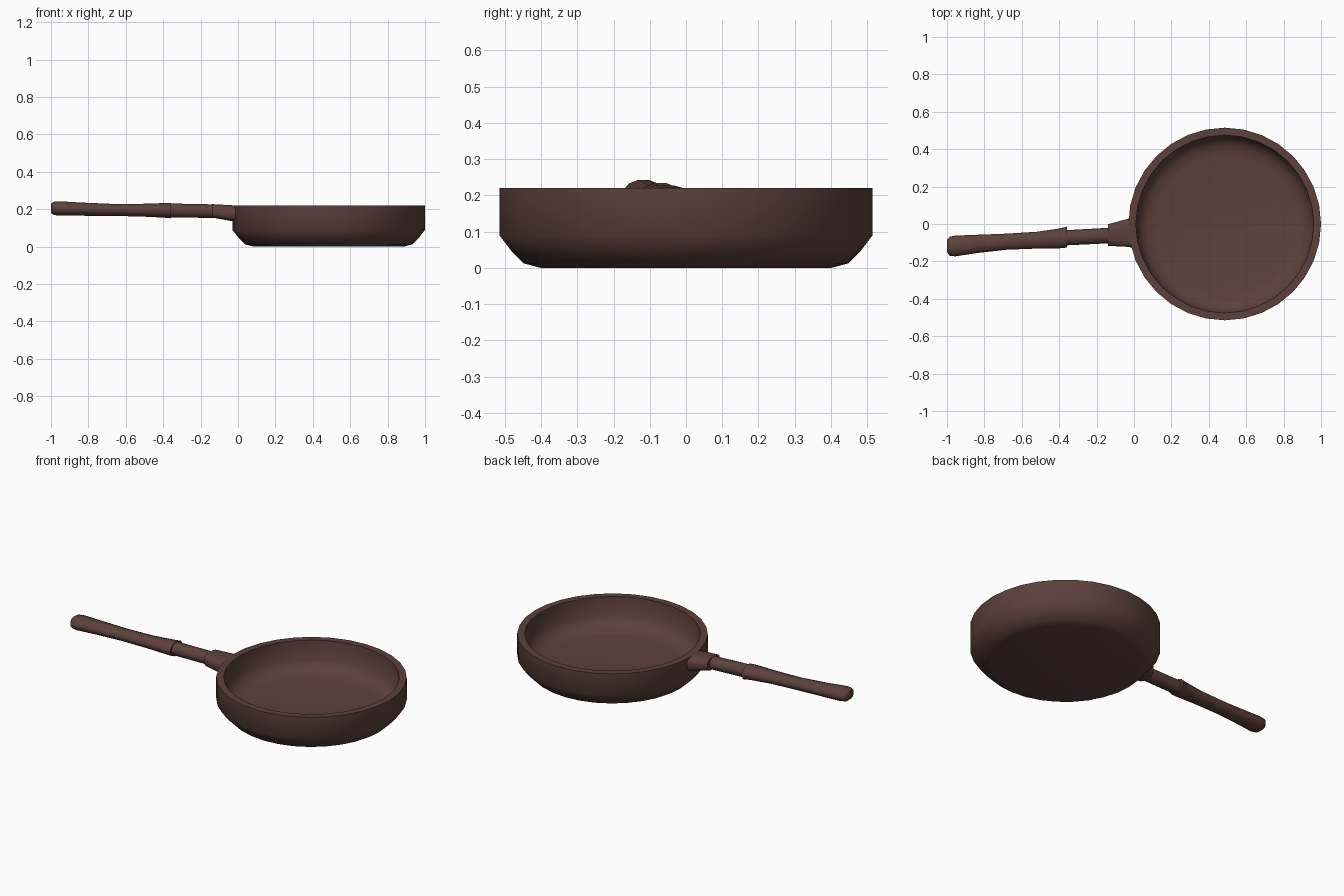
import bpy, bmesh, math

if "Cube" in bpy.data.objects:
    bpy.data.objects.remove(bpy.data.objects["Cube"])

brown = bpy.data.materials.new("dark brown")
brown.diffuse_color = (0.110, 0.052, 0.043, 1)
brown.use_nodes = True
brown.node_tree.nodes["Principled BSDF"].inputs["Base Color"].default_value = brown.diffuse_color


def finish(name, bm, angle):
    bmesh.ops.recalc_face_normals(bm, faces=bm.faces)
    me = bpy.data.meshes.new(name)
    bm.to_mesh(me)
    bm.free()
    me.materials.append(brown)
    ob = bpy.data.objects.new(name, me)
    bpy.context.collection.objects.link(ob)
    bpy.ops.object.select_all(action='DESELECT')
    ob.select_set(True)
    bpy.context.view_layer.objects.active = ob
    bpy.ops.object.shade_smooth_by_angle(angle=math.radians(angle))
    return ob


def loft(name, rings, angle):
    """Join rings of points into a closed skin with capped ends."""
    bm = bmesh.new()
    loops = [[bm.verts.new(p) for p in ring] for ring in rings]
    n = len(loops[0])
    for a, b in zip(loops, loops[1:]):
        for i in range(n):
            j = (i + 1) % n
            bm.faces.new((a[i], a[j], b[j], b[i]))
    bm.faces.new(loops[0])
    bm.faces.new(loops[-1])
    return finish(name, bm, angle)


def circle(r, z, n=32, cx=0.485):
    return [(cx + r * math.cos(math.tau * i / n), r * math.sin(math.tau * i / n), z)
            for i in range(n)]


def oval(x, y0, y1, z0, z1, n=12, power=1.0):
    """Cross-section across x; power below 1 makes it boxier."""
    ring = []
    for i in range(n):
        a = math.tau * (i + 0.5) / n
        c, s = math.cos(a), math.sin(a)
        c = math.copysign(abs(c) ** power, c)
        s = math.copysign(abs(s) ** power, s)
        ring.append((x, (y0 + y1) / 2 + c * (y1 - y0) / 2,
                     (z0 + z1) / 2 + s * (z1 - z0) / 2))
    return ring


# Pan: outer wall, flat rim, inner wall and floor
pan_profile = [(0.40, 0.0), (0.447, 0.012), (0.482, 0.047), (0.515, 0.09),
               (0.515, 0.22), (0.475, 0.22), (0.472, 0.105), (0.445, 0.07),
               (0.415, 0.052), (0.37, 0.043)]
loft("pan", [circle(r, z) for r, z in pan_profile], 50)

# Bracket joining handle and pan
loft("handle_bracket", [oval(-0.14, -0.118, 0.0, 0.155, 0.228, power=0.6),
                        oval(-0.03, -0.124, 0.03, 0.135, 0.222, power=0.6),
                        oval(0.0, -0.13, 0.035, 0.13, 0.219, power=0.6)], 40)

# Thin neck
loft("handle_neck", [oval(-0.12, -0.104, -0.018, 0.152, 0.227),
                     oval(-0.37, -0.116, -0.032, 0.155, 0.232)], 40)

# Grip with collar, slim waist and rounded end
grip = [(-0.358, -0.128, -0.012, 0.150, 0.236), (-0.40, -0.132, -0.022, 0.154, 0.234),
        (-0.52, -0.133, -0.040, 0.160, 0.230), (-0.68, -0.139, -0.050, 0.163, 0.230),
        (-0.84, -0.157, -0.056, 0.164, 0.237), (-0.955, -0.175, -0.060, 0.164, 0.244),
        (-0.985, -0.172, -0.066, 0.168, 0.241), (-1.0, -0.152, -0.084, 0.180, 0.230)]
loft("handle_grip", [oval(*g) for g in grip], 50)
